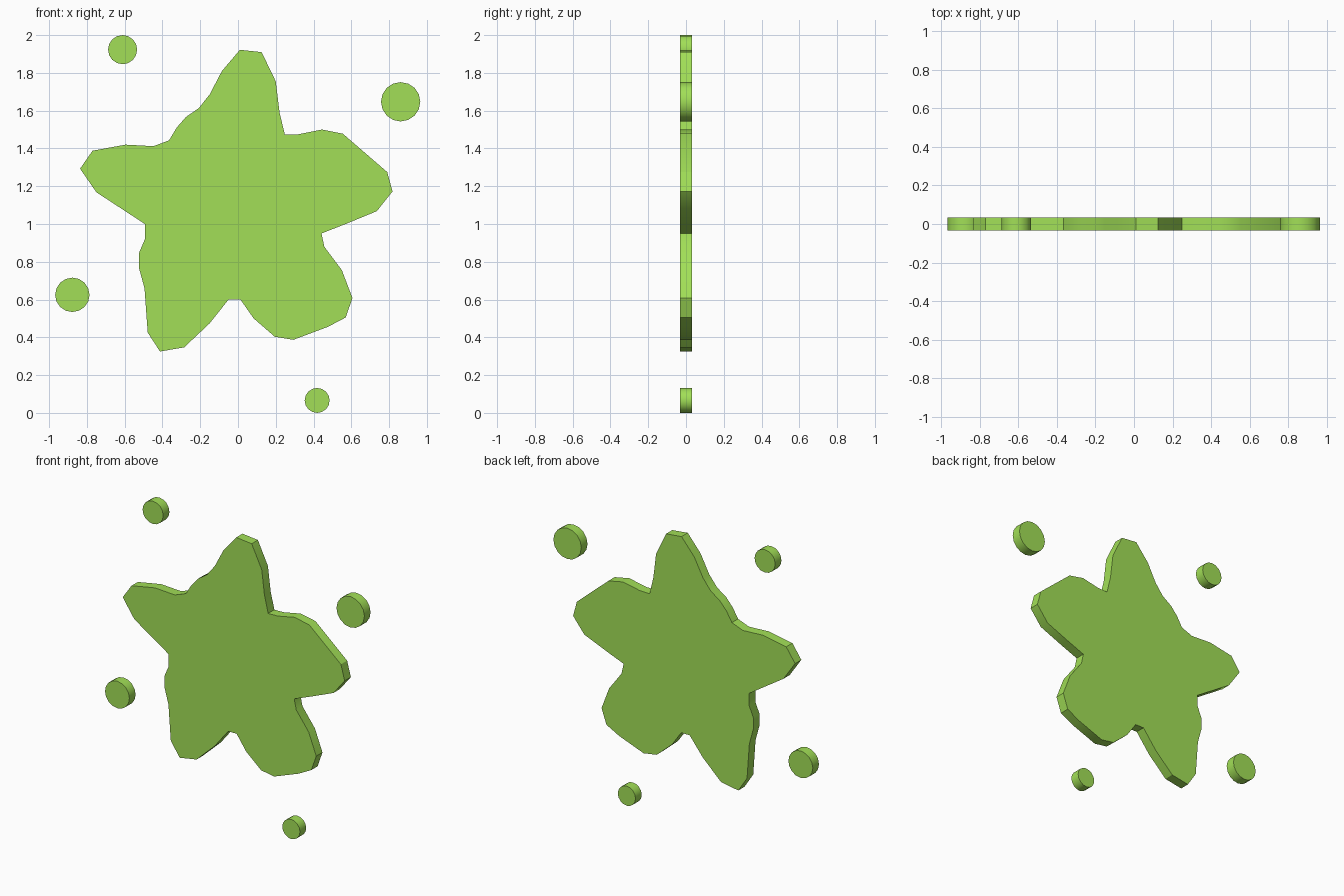
import bpy, bmesh, math

if "Cube" in bpy.data.objects:
    bpy.data.objects.remove(bpy.data.objects["Cube"])

HALF = 0.033  # half thickness of the flat splat

green = bpy.data.materials.new("slime_green")
green.diffuse_color = (0.36, 0.74, 0.095, 1.0)
green.use_nodes = True
green.node_tree.nodes["Principled BSDF"].inputs["Base Color"].default_value = green.diffuse_color


def slab(name, outline):
    """Extrude an (x, z) outline along y."""
    bm = bmesh.new()
    face = bm.faces.new([bm.verts.new((x, -HALF, z)) for x, z in outline])
    ext = bmesh.ops.extrude_face_region(bm, geom=[face], use_keep_orig=True)
    moved = [g for g in ext["geom"] if isinstance(g, bmesh.types.BMVert)]
    bmesh.ops.translate(bm, verts=moved, vec=(0, 2 * HALF, 0))
    bmesh.ops.recalc_face_normals(bm, faces=bm.faces)
    mesh = bpy.data.meshes.new(name)
    bm.to_mesh(mesh)
    bm.free()
    mesh.materials.append(green)
    obj = bpy.data.objects.new(name, mesh)
    bpy.context.collection.objects.link(obj)
    bpy.ops.object.select_all(action='DESELECT')
    obj.select_set(True)
    bpy.context.view_layer.objects.active = obj
    bpy.ops.object.shade_smooth_by_angle(angle=math.radians(30))
    return obj


# Five-armed splat, clockwise from the top arm
splat = [
    (0.01, 1.922), (0.125, 1.91), (0.20, 1.755), (0.22, 1.59), (0.248, 1.473),
    (0.32, 1.475), (0.445, 1.50), (0.555, 1.478), (0.79, 1.275), (0.818, 1.172),
    (0.735, 1.068), (0.57, 1.0), (0.442, 0.95), (0.457, 0.88), (0.55, 0.755),
    (0.606, 0.608), (0.57, 0.505), (0.475, 0.455), (0.293, 0.387), (0.195, 0.403),
    (0.083, 0.50), (0.013, 0.60), (-0.05, 0.60), (-0.15, 0.474), (-0.285, 0.347),
    (-0.413, 0.325), (-0.478, 0.425), (-0.495, 0.66), (-0.525, 0.77),
    (-0.525, 0.845), (-0.493, 0.92), (-0.493, 1.0), (-0.75, 1.168),
    (-0.836, 1.293), (-0.77, 1.388), (-0.595, 1.42), (-0.447, 1.412),
    (-0.365, 1.443), (-0.325, 1.51), (-0.275, 1.567), (-0.208, 1.613),
    (-0.15, 1.686), (-0.085, 1.81),
]
slab("splat_body", splat)

# Round droplets flung around it: x, z, radius
drops = [(-0.611, 1.923, 0.077), (0.861, 1.647, 0.104),
         (-0.877, 0.625, 0.091), (0.419, 0.066, 0.066)]
for i, (cx, cz, r) in enumerate(drops):
    ring = [(cx + r * math.sin(a), cz + r * math.cos(a))
            for a in (k * math.tau / 16 for k in range(16))]
    slab(f"droplet_{i + 1}", ring)
